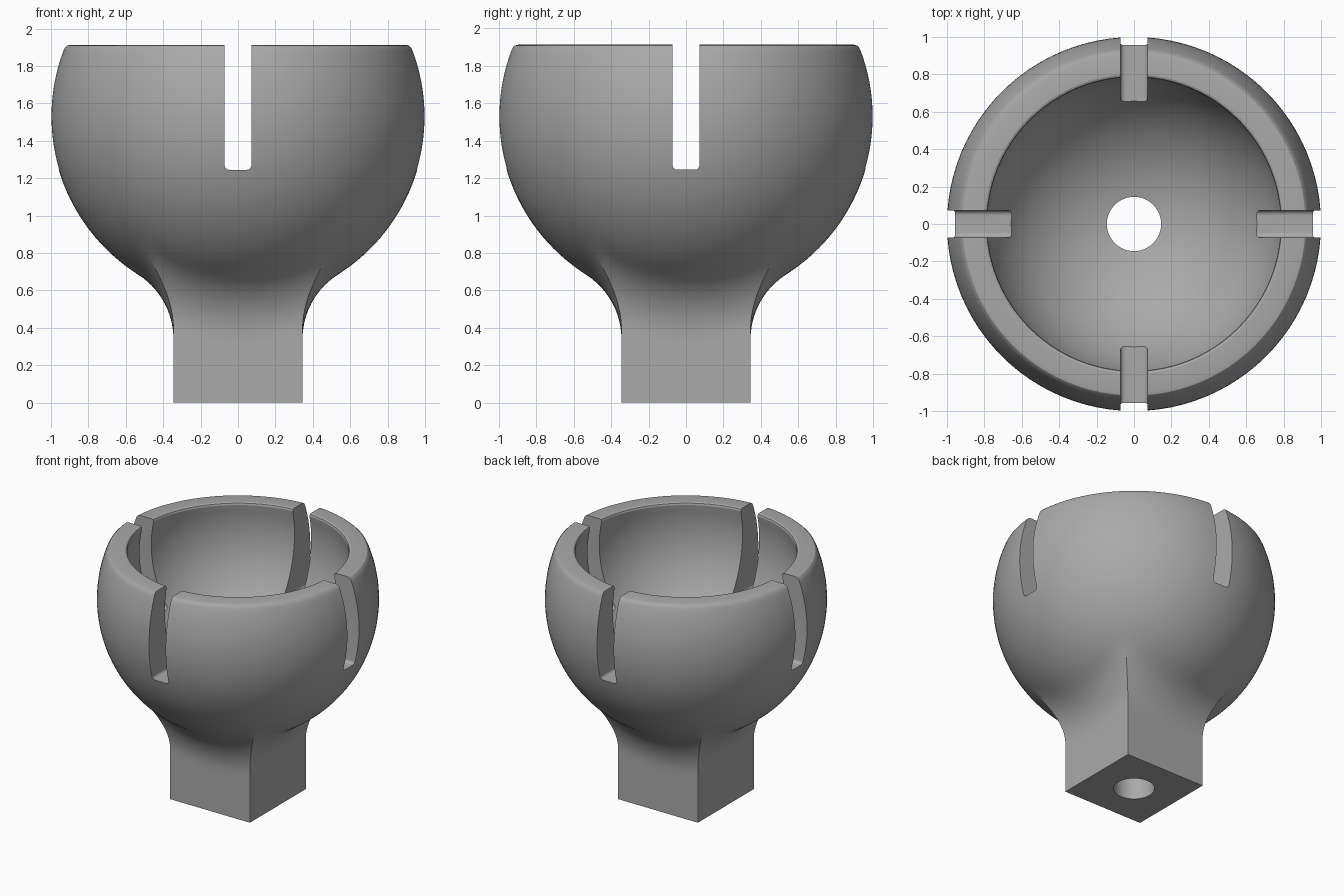
import bpy, bmesh, math

cube = bpy.data.objects.get("Cube")
if cube:
    bpy.data.objects.remove(cube, do_unlink=True)

SEGMENTS = 96
BALL_Z, HALF_NECK, BLEND = 1.53, 0.345, 0.41     # unit ball, square neck, blend radius
CAVITY_Z, CAVITY_R, HOLE_R = 1.71, 0.805, 0.145
TOP, SLOT_HALF, SLOT_Z = 1.913, 0.072, 1.245
BLEND_RHO = math.sqrt((1 + BLEND) ** 2 - (HALF_NECK + BLEND) ** 2)

grey = bpy.data.materials.new("grey")
grey.use_nodes = True
colour = (0.4, 0.4, 0.4, 1)
grey.diffuse_color = colour
grey.node_tree.nodes["Principled BSDF"].inputs["Base Color"].default_value = colour


def side_reach(rho):
    """Ball, rolling blend and flat neck side, by distance from the side's axis."""
    if rho >= BLEND_RHO:
        return HALF_NECK
    if rho >= BLEND_RHO / (1 + BLEND):
        return HALF_NECK + BLEND - math.sqrt(BLEND ** 2 - (BLEND_RHO - rho) ** 2)
    return math.sqrt(1 - rho * rho)


def outer_radius(angle, z):
    major, minor = sorted((abs(math.cos(angle)), abs(math.sin(angle))), reverse=True)
    low, high = 0.0, 1.5
    for _ in range(40):
        mid = (low + high) / 2
        if mid * major < side_reach(math.hypot(mid * minor, z - BALL_Z)):
            low = mid
        else:
            high = mid
    return low


def round_ring(radius, z):
    return lambda angle: (radius, z)


def outer_ring(z):
    return lambda angle: (outer_radius(angle, z), z)


# Outside from the foot up to the rim
rings = [outer_ring(0)]
rings += [outer_ring(0.3 + 1.58 * i / 48) for i in range(49)]
# Rounded rim
rings += [round_ring(r, z) for r, z in
          ((0.928, 1.898), (0.917, 1.909), (0.9, TOP), (0.8, TOP), (0.789, 1.908), (0.785, 1.895))]
# Round cavity, then the bore down to the foot
start = math.acos((1.88 - CAVITY_Z) / CAVITY_R)
end = math.pi - math.asin(HOLE_R / CAVITY_R)
for i in range(33):
    a = start + (end - start) * i / 32
    rings.append(round_ring(CAVITY_R * math.sin(a), CAVITY_Z + CAVITY_R * math.cos(a)))
rings.append(round_ring(HOLE_R, 0))

bm = bmesh.new()
angles = [2 * math.pi * i / SEGMENTS for i in range(SEGMENTS)]
loops = []
for ring in rings:
    loop = []
    for a in angles:
        r, z = ring(a)
        loop.append(bm.verts.new((r * math.cos(a), r * math.sin(a), z)))
    loops.append(loop)
for lower, upper in zip(loops, loops[1:] + loops[:1]):
    for i in range(SEGMENTS):
        j = (i + 1) % SEGMENTS
        bm.faces.new((lower[i], lower[j], upper[j], upper[i]))
bmesh.ops.recalc_face_normals(bm, faces=bm.faces)
mesh = bpy.data.meshes.new("socket_cup")
bm.to_mesh(mesh)
bm.free()
mesh.materials.append(grey)
cup = bpy.data.objects.new("socket_cup", mesh)
bpy.context.collection.objects.link(cup)


def slot_cutter(name, turn):
    """Long bar with rounded lower edges."""
    bm = bmesh.new()
    bmesh.ops.create_cube(bm, size=1)
    for v in bm.verts:
        v.co.x *= 2.6
        v.co.y *= 2 * SLOT_HALF
        v.co.z = SLOT_Z if v.co.z < 0 else 2.2
    edges = [e for e in bm.edges
             if all(v.co.z < 2 for v in e.verts) and e.verts[0].co.y == e.verts[1].co.y]
    bmesh.ops.bevel(bm, geom=edges, offset=0.025, segments=4, profile=0.5, affect='EDGES')
    data = bpy.data.meshes.new(name)
    bm.to_mesh(data)
    bm.free()
    data.materials.append(grey)
    cutter = bpy.data.objects.new(name, data)
    cutter.rotation_euler.z = turn
    cutter.hide_render = True
    bpy.context.collection.objects.link(cutter)
    return cutter


# Four slots from two crossing bars
bpy.ops.object.select_all(action='DESELECT')
cup.select_set(True)
bpy.context.view_layer.objects.active = cup
for name, turn in (("slot_cutter_x", 0), ("slot_cutter_y", math.pi / 2)):
    cutter = slot_cutter(name, turn)
    cut = cup.modifiers.new(name, 'BOOLEAN')
    cut.operation, cut.solver, cut.object = 'DIFFERENCE', 'EXACT', cutter
    bpy.context.view_layer.update()
    bpy.ops.object.modifier_apply(modifier=cut.name)
    bpy.data.objects.remove(cutter, do_unlink=True)

bpy.ops.object.shade_smooth_by_angle(angle=math.radians(24))
